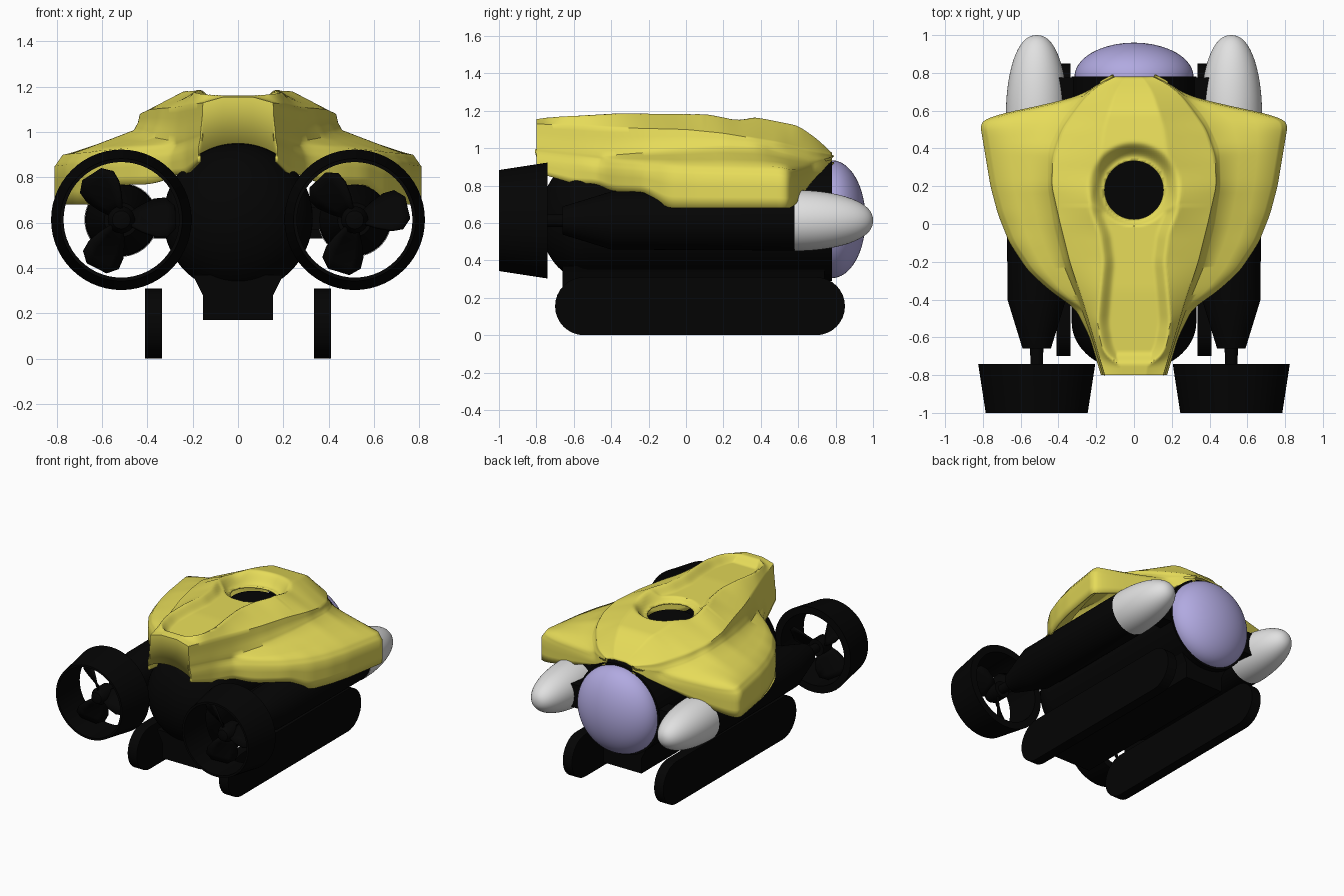
import bpy, bmesh, math
from math import sin, cos, pi, radians, sqrt, hypot

if "Cube" in bpy.data.objects:
    bpy.data.objects.remove(bpy.data.objects["Cube"])


def material(name, rgb):
    m = bpy.data.materials.new(name)
    m.diffuse_color = (*rgb, 1)
    m.use_nodes = True
    m.node_tree.nodes["Principled BSDF"].inputs["Base Color"].default_value = m.diffuse_color
    return m


YELLOW = material("yellow shell", (0.79, 0.71, 0.10))
BLACK = material("black", (0.0012, 0.0012, 0.0012))
LILAC = material("lilac glass", (0.44, 0.40, 0.75))
WHITE = material("light grey", (0.75, 0.75, 0.75))


def finish(name, bm, mat, angle=35, recalc=True):
    bmesh.ops.remove_doubles(bm, verts=bm.verts, dist=0.0005)
    if recalc:
        bmesh.ops.recalc_face_normals(bm, faces=bm.faces)
    me = bpy.data.meshes.new(name)
    bm.to_mesh(me)
    bm.free()
    ob = bpy.data.objects.new(name, me)
    bpy.context.collection.objects.link(ob)
    me.materials.append(mat)
    bpy.ops.object.select_all(action='DESELECT')
    ob.select_set(True)
    bpy.context.view_layer.objects.active = ob
    bpy.ops.object.shade_smooth_by_angle(angle=radians(angle))
    return ob


def lathe(name, profile, cx, cz, mat, n=56, closed=False):
    """Revolve (radius, y) points about an axis parallel to y."""
    bm = bmesh.new()
    rings = [[bm.verts.new((cx + r * cos(2 * pi * i / n), y, cz + r * sin(2 * pi * i / n)))
              for i in range(n)] for r, y in profile]
    pairs = list(zip(rings, rings[1:])) + ([(rings[-1], rings[0])] if closed else [])
    for a, b in pairs:
        for i in range(n):
            j = (i + 1) % n
            bm.faces.new((a[i], a[j], b[j], b[i]))
    return finish(name, bm, mat)


def prism(name, pts, axis, lo, hi, mat):
    """Extrude an outline along x (points are y,z) or y (points are x,z)."""
    bm = bmesh.new()
    ends = [[bm.verts.new((e, u, v) if axis == 'x' else (u, e, v)) for u, v in pts] for e in (lo, hi)]
    bm.faces.new(ends[0])
    bm.faces.new(ends[1])
    for i in range(len(pts)):
        j = (i + 1) % len(pts)
        bm.faces.new((ends[0][i], ends[0][j], ends[1][j], ends[1][i]))
    return finish(name, bm, mat)


def box(name, x0, x1, y0, y1, z0, z1, mat):
    return prism(name, [(x0, z0), (x1, z0), (x1, z1), (x0, z1)], 'y', y0, y1, mat)


def dome(r, y0, depth, n=16, power=1.0):
    return [(r * max(0, cos(pi / 2 * i / n)) ** power if i < n else 0, y0 + depth * sin(pi / 2 * i / n))
            for i in range(n + 1)]


# main pressure hull with rounded end, and the viewing dome
lathe("hull", dome(0.33, -0.52, -0.26)[::-1] + [(0.33, 0.78), (0, 0.78)], 0, 0.62, BLACK)
lathe("view_dome", dome(0.315, 0.78, 0.18), 0, 0.62, LILAC)
box("front_bracket", -0.41, 0.41, 0.66, 0.775, 0.53, 0.70, BLACK)
prism("keel", [(-0.155, 0.17), (0.155, 0.17), (0.155, 0.28), (0.2, 0.37), (-0.2, 0.37), (-0.155, 0.28)],
      'y', -0.66, 0.74, BLACK)

# paired parts: skids, thruster pods, ducts and propellers
for s, side, turn in ((-1, "left", 3), (1, "right", 13)):
    cx, cz = s * 0.515, 0.613
    arc = [radians(-90 + 180 * i / 16) for i in range(17)]
    outline = [(0.695 + 0.155 * cos(a), 0.155 + 0.155 * sin(a)) for a in arc]
    outline += [(-0.545 - 0.155 * cos(a), 0.155 - 0.155 * sin(a)) for a in arc]
    x0, x1 = sorted((s * 0.335, s * 0.41))
    prism(side + "_skid", outline, 'x', x0, x1, BLACK)
    b0, b1 = sorted((s * 0.25, s * 0.43))
    box(side + "_pod_bracket", b0, b1, -0.4, 0.6, 0.57, 0.67, BLACK)
    lathe(side + "_pod", [(0, -0.9), (0.03, -0.9), (0.035, -0.66), (0.075, -0.66), (0.155, -0.4),
                          (0.16, 0.58), (0, 0.58)], cx, cz, BLACK)
    lathe(side + "_pod_nose", [(0, 0.579)] + dome(0.163, 0.58, 0.42, 20, 0.88), cx, cz, WHITE)
    lathe(side + "_duct", [(0.31, -0.74), (0.27, -1.0), (0.255, -1.0), (0.258, -0.74)],
          cx, cz, BLACK, closed=True)
    lathe(side + "_propeller_hub", [(0, -0.93), (0.04, -0.915), (0.06, -0.88), (0.06, -0.78), (0, -0.78)],
          cx, cz, BLACK, 32)
    # three twisted blades
    bm = bmesh.new()
    for k in range(3):
        a = radians(turn + 120 * k)
        rows = []
        for r, w, p in ((0.04, 0.05, 60), (0.09, 0.08, 50), (0.15, 0.1, 42), (0.2, 0.095, 36), (0.24, 0.05, 32)):
            row = []
            for t in (-1, -0.5, 0, 0.5, 1):
                u, d = t * w * cos(radians(p)) * 1.1, t * w * sin(radians(p))
                row.append(bm.verts.new((cx + r * cos(a) - u * sin(a), -0.85 + d, cz + r * sin(a) + u * cos(a))))
            rows.append(row)
        for p, q in zip(rows, rows[1:]):
            for i in range(4):
                bm.faces.new((p[i], p[i + 1], q[i + 1], q[i]))
    ob = finish(side + "_propeller_blades", bm, BLACK)
    mod = ob.modifiers.new("thickness", 'SOLIDIFY')
    mod.thickness, mod.offset = 0.014, 0


# yellow shell: cross-sections lofted along y, each value given by a curve of (y, value)
def lin(c, y):
    if y <= c[0][0]:
        return c[0][1]
    for (y0, v0), (y1, v1) in zip(c, c[1:]):
        if y <= y1:
            return v0 + (v1 - v0) * (y - y0) / (y1 - y0)
    return c[-1][1]


def curve(*c):
    def f(y):
        h = min(0.03, y + 0.8, 0.78 - y)
        return sum(lin(c, y + h * k / 3) for k in range(-3, 4)) / 7
    return f


top_z = curve((-0.8, 1.155), (-0.73, 1.165), (-0.35, 1.187), (0.2, 1.18), (0.4, 1.16), (0.6, 1.12), (0.7, 1.05),
              (0.78, 0.975))
body_w = curve((-0.8, 0.155), (-0.6, 0.215), (-0.43, 0.265), (-0.2, 0.34), (0, 0.39), (0.2, 0.435), (0.35, 0.43),
               (0.5, 0.38), (0.6, 0.31), (0.68, 0.25), (0.74, 0.18), (0.78, 0.10))
body_z = curve((-0.8, 1.13), (-0.4, 1.11), (0, 1.10), (0.2, 1.08), (0.5, 1.03), (0.68, 0.985), (0.78, 0.965))
root_w = curve((-0.8, 0.165), (-0.6, 0.225), (-0.43, 0.285), (-0.2, 0.38), (0, 0.43), (0.2, 0.46), (0.4, 0.455),
               (0.56, 0.38), (0.62, 0.33), (0.68, 0.27), (0.74, 0.19), (0.78, 0.105))
root_z = curve((-0.8, 1.0), (-0.43, 0.96), (0.2, 1.01), (0.4, 1.0), (0.56, 0.96), (0.68, 0.93), (0.78, 0.95))
wing_w = curve((-0.8, 0.175), (-0.6, 0.235), (-0.45, 0.31), (-0.35, 0.45), (-0.25, 0.56), (-0.1, 0.66), (0.05, 0.72),
               (0.2, 0.76), (0.35, 0.785), (0.53, 0.815), (0.57, 0.78), (0.6, 0.62), (0.65, 0.4), (0.68, 0.28),
               (0.74, 0.195), (0.78, 0.11))
wing_z = curve((-0.8, 0.96), (-0.45, 0.92), (0, 0.89), (0.5, 0.88), (0.58, 0.86), (0.68, 0.89), (0.78, 0.945))
low_z = curve((-0.8, 0.87), (-0.6, 0.81), (-0.48, 0.81), (-0.4, 0.77), (-0.22, 0.765), (-0.1, 0.68), (0.58, 0.68),
              (0.62, 0.75), (0.68, 0.83), (0.78, 0.925))
slot_w = curve((-0.75, 0.05), (-0.735, 0.10), (-0.7, 0.145), (-0.64, 0.175), (-0.52, 0.195), (-0.4, 0.185),
               (-0.2, 0.165), (-0.05, 0.185), (0.06, 0.23), (0.15, 0.25))
HOLE_Y, HOLE_R = 0.18, 0.155


def ease(t):
    t = max(0, min(1, t))
    return t * t * (3 - 2 * t)


def recess(x, y):
    x = abs(x)
    bowl = 0.25 - hypot(x, y - 0.19)
    slot = min(slot_w(y) - x, y + 0.745) if y < 0.15 else -1
    return max(0.085 * ease(bowl / 0.09), 0.05 * ease(slot / 0.07) * ease((0.15 - y) / 0.1))


def section(y):
    b, tz, bz = body_w(y), top_z(y), body_z(y)
    ridge = max(0.42, min(0.9, slot_w(y) / b)) if y < 0.1 else 0.42 + 0.14 * ease((0.3 - y) / 0.2)
    pts = []
    for i in range(33):
        x = b * i / 32
        u = max(0, (i / 32 - ridge) / (1 - ridge))
        pts.append((x, tz + (bz - tz) * u - recess(x, y)))
    c, w, wz, lz = root_w(y), wing_w(y), wing_z(y), low_z(y)
    corners = [(b, bz), (b + 0.3 * (c - b), bz - 0.5 * (bz - root_z(y))), (c, root_z(y)),
               (max(c, w - 0.035), wz + 0.02), (w, wz - 0.03), (w, lz)]
    for (xa, za), (xb, zb) in zip(corners, corners[1:]):
        for k in (1, 2, 3):
            pts.append((xa + (xb - xa) * k / 3, za + (zb - za) * k / 3))
    return [(-x, z) for x, z in pts[:0:-1]] + pts


bm = bmesh.new()
N = 140
rows = []
for k in range(N + 1):
    y = -0.8 + 1.58 * k / N
    rows.append([bm.verts.new((x, y, z)) for x, z in section(y)])
# tail wall arching over the hull
rows.insert(0, [bm.verts.new((v.co.x, -0.8, min(v.co.z, 0.62 + sqrt(0.33 ** 2 - v.co.x ** 2)))) for v in rows[0]])
for p, q in zip(rows, rows[1:]):
    for i in range(len(p) - 1):
        bm.faces.new((p[i], p[i + 1], q[i + 1], q[i]))
# round opening in the bowl
inside = [f for f in bm.faces if f.calc_center_median().z > 0.9
          and hypot(f.calc_center_median().x, f.calc_center_median().y - HOLE_Y) < HOLE_R]
bmesh.ops.delete(bm, geom=inside, context='FACES')
for v in bm.verts:
    d = hypot(v.co.x, v.co.y - HOLE_Y)
    if v.is_boundary and 0.1 < d < 0.2 and v.co.z > 1.0:
        v.co.x *= HOLE_R / d
        v.co.y = HOLE_Y + (v.co.y - HOLE_Y) * HOLE_R / d
shell = finish("top_shell", bm, YELLOW, 50, recalc=False)
mod = shell.modifiers.new("thickness", 'SOLIDIFY')
mod.thickness, mod.offset = 0.012, -1

# dark port seen through the opening
bm = bmesh.new()
bmesh.ops.create_cone(bm, cap_ends=True, segments=40, radius1=0.16, radius2=0.16, depth=0.14)
bmesh.ops.translate(bm, verts=bm.verts, vec=(0, HOLE_Y, 0.98))
finish("top_port", bm, BLACK)
